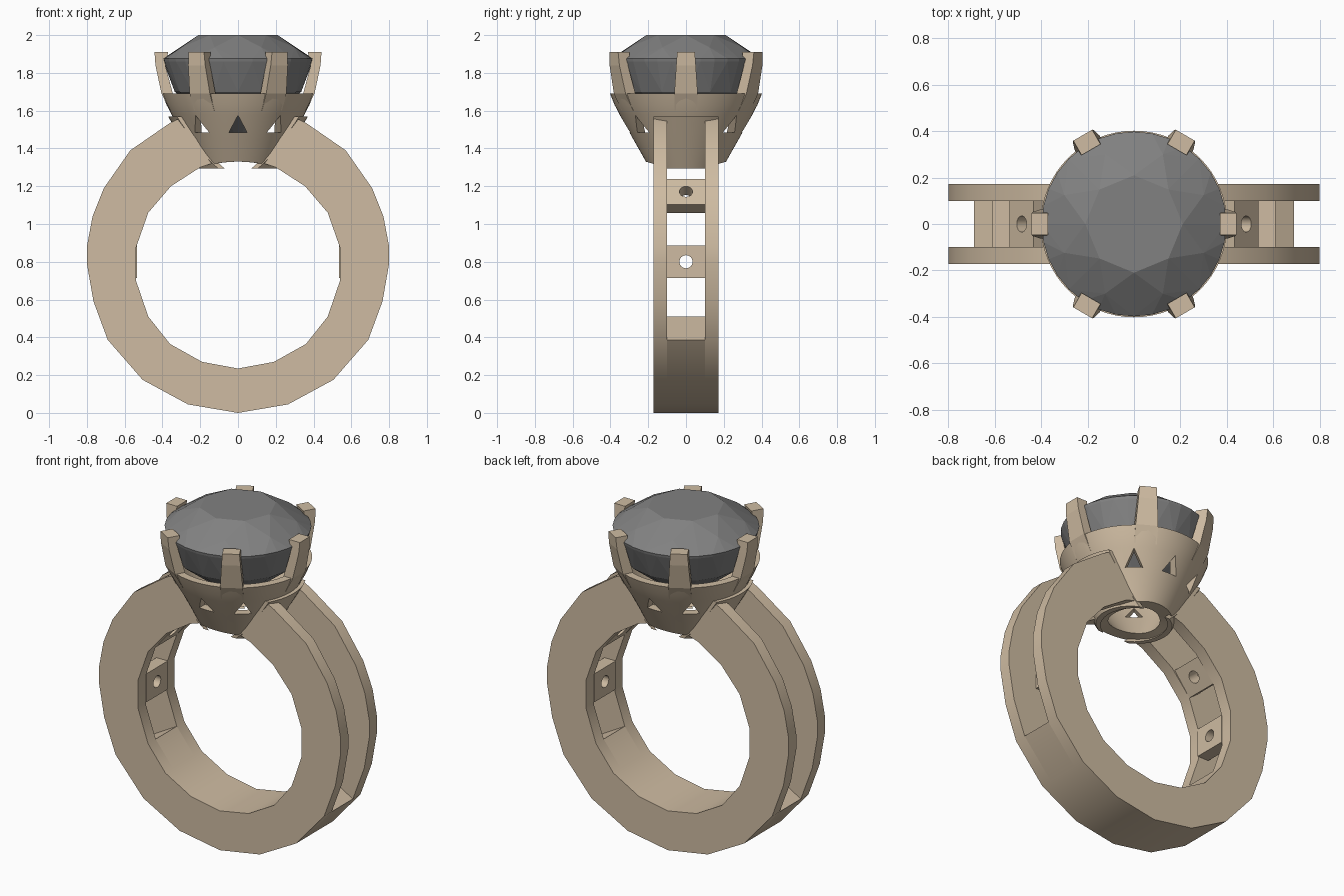
import bpy, bmesh, math
from mathutils import Matrix, Vector

if "Cube" in bpy.data.objects:
    bpy.data.objects.remove(bpy.data.objects["Cube"])


def material(name, rgb):
    m = bpy.data.materials.new(name)
    m.diffuse_color = (*rgb, 1)
    m.use_nodes = True
    m.node_tree.nodes["Principled BSDF"].inputs["Base Color"].default_value = m.diffuse_color
    return m


METAL = material("warm metal", (0.62, 0.50, 0.36))
GREY = material("grey stone", (0.22, 0.22, 0.22))


def make(name, verts, faces, mat, smooth=None):
    me = bpy.data.meshes.new(name)
    me.from_pydata([tuple(v) for v in verts], [], faces)
    bm = bmesh.new()
    bm.from_mesh(me)
    bmesh.ops.recalc_face_normals(bm, faces=bm.faces)
    bm.to_mesh(me)
    bm.free()
    me.materials.append(mat)
    ob = bpy.data.objects.new(name, me)
    bpy.context.collection.objects.link(ob)
    if smooth:
        smooth_by(ob, smooth)
    return ob


def smooth_by(ob, degrees):
    bpy.ops.object.select_all(action='DESELECT')
    ob.select_set(True)
    bpy.context.view_layer.objects.active = ob
    bpy.ops.object.shade_smooth_by_angle(angle=math.radians(degrees))


def prism(name, profile, y0, y1):
    n = len(profile)
    verts = [(x, y, z) for y in (y0, y1) for x, z in profile]
    faces = [list(range(n)), list(range(n, 2 * n))]
    faces += [(i, (i + 1) % n, n + (i + 1) % n, n + i) for i in range(n)]
    return make(name, verts, faces, METAL, 35)


# band: two open rails joined by a solid lower part
outer = [(0, 0), (.265, .045), (.505, .175), (.69, .387), (.765, .59), (.8, .79),
         (.8, .88), (.77, 1.04), (.71, 1.19), (.57, 1.39), (.36, 1.535), (.32, 1.555)]
inner = [(0, .235), (.19, .27), (.36, .365), (.475, .51), (.54, .70), (.54, .875),
         (.475, 1.06), (.355, 1.2), (.2, 1.3), (.14, 1.32)]


def both_sides(half):
    return [(-x, z) for x, z in half[:0:-1]] + half


prism("front_rail", both_sides(outer) + both_sides(inner)[::-1], -.172, -.1)
prism("back_rail", both_sides(outer) + both_sides(inner)[::-1], .1, .172)
prism("band_base", both_sides(outer[:4]) + both_sides(inner[:4])[::-1], -.1, .1)


# drilled cross blocks between the rails
def drilled_block(name, angle):
    verts, faces, n = [], [], 16
    for r in (.535, .61):
        for kind in (0, 1):
            for i in range(n):
                c, s = math.cos(math.tau * i / n), math.sin(math.tau * i / n)
                k = 1 / max(abs(c), abs(s))
                a, b = (.035 * c, .035 * s) if kind else (.1 * c * k, .085 * s * k)
                verts.append((r, a, b))
    for i in range(n):
        j = (i + 1) % n
        for p, q in ((0, n), (2 * n, 3 * n), (0, 2 * n), (n, 3 * n)):
            faces.append((p + i, p + j, q + j, q + i))
    rot = Matrix.Translation((0, 0, .8)) @ Matrix.Rotation(-angle, 4, 'Y')
    make(name, [rot @ Vector(v) for v in verts], faces, METAL, 30)


for i, deg in enumerate((0, 37.5, 142.5, 180)):
    drilled_block(f"cross_block_{i + 1}", math.radians(deg))

# cup: lathed shell, underside following the finger hole
cup_out = [(.212, 1.33), (.28, 1.45), (.352, 1.58), (.378, 1.63), (.402, 1.69)]
cup_in = [(.355, 1.69), (.32, 1.6), (.225, 1.45), (.14, 1.33)]
N = 64
cup_profile = cup_out + cup_in
P = len(cup_profile)
verts, faces = [], []
for i in range(N):
    a = math.tau * i / N
    for r, z in cup_profile:
        x, y = r * math.cos(a), r * math.sin(a)
        verts.append((x, y, z - .75 * x * x if z == 1.33 else z))
    for k in range(P):
        l, j = (k + 1) % P, (i + 1) % N
        faces.append((i * P + k, i * P + l, j * P + l, j * P + k))
cup = make("cup", verts, faces, METAL)

# triangular windows cut through the cup wall
verts, faces = [], []
for deg in (50, 90, 130, 230, 270, 310):
    a, b = math.radians(deg), len(verts)
    for r in (.1, .5):
        for t, z in ((-.048, 1.485), (.048, 1.485), (0, 1.575)):
            verts.append((r * math.cos(a) - t * math.sin(a),
                          r * math.sin(a) + t * math.cos(a), z))
    faces += [[b + k for k in f] for f in
              ((0, 1, 2), (3, 4, 5), (0, 1, 4, 3), (1, 2, 5, 4), (2, 0, 3, 5))]
cutter = make("window_cutter", verts, faces, METAL)
cutter.hide_render = True
mod = cup.modifiers.new("windows", 'BOOLEAN')
mod.operation, mod.solver, mod.object = 'DIFFERENCE', 'EXACT', cutter
bpy.context.view_layer.objects.active = cup
bpy.ops.object.modifier_apply(modifier=mod.name)
bpy.data.objects.remove(cutter)
smooth_by(cup, 30)


# collars: raised saddle where the band meets the cup
def collar(name, side):
    rows, cols = 8, 10
    verts, faces = [], []
    for off in (-.012, .022):
        for i in range(rows + 1):
            z = 1.295 + .275 * i / rows
            r = .2 + (z - 1.31) * .57
            for j in range(cols + 1):
                y = -.172 + .344 * j / cols
                verts.append((side * (math.sqrt(r * r - y * y) + off), y, z))
    w, m = cols + 1, (rows + 1) * (cols + 1)
    for i in range(rows):
        for j in range(cols):
            q = (i * w + j, i * w + j + 1, (i + 1) * w + j + 1, (i + 1) * w + j)
            faces += [q, tuple(k + m for k in q)]
    rim = ([j for j in range(w)] + [i * w + cols for i in range(1, rows + 1)] +
           [rows * w + j for j in range(cols - 1, -1, -1)] +
           [i * w for i in range(rows - 1, 0, -1)])
    for a, b in zip(rim, rim[1:] + rim[:1]):
        faces.append((a, b, b + m, a + m))
    make(name, verts, faces, METAL, 40)


collar("right_collar", 1)
collar("left_collar", -1)

# six prongs: height, inner radius, outer radius, half width
sections = [(1.6, .325, .358, .062), (1.69, .345, .405, .062),
            (1.84, .385, .437, .052), (1.91, .37, .442, .047)]
for p in range(6):
    a = math.radians(60 * p)
    verts, faces = [], [(0, 1, 2, 3), (12, 13, 14, 15)]
    for z, ri, ro, h in sections:
        for r, t in ((ri, -h), (ro, -h), (ro, h), (ri, h)):
            verts.append((r * math.cos(a) - t * math.sin(a),
                          r * math.sin(a) + t * math.cos(a), z))
    for s in range(3):
        for k in range(4):
            l = (k + 1) % 4
            faces.append((4 * s + k, 4 * s + l, 4 * s + 4 + l, 4 * s + 4 + k))
    make(f"prong_{p + 1}", verts, faces, METAL)


# round brilliant stone with flat facets
def ring(n, r, z, shift=0):
    return [(r * math.cos(math.tau * (i + shift) / n),
             r * math.sin(math.tau * (i + shift) / n), z) for i in range(n)]


# table 0-7, star points 8-15, upper girdle 16-47, lower girdle 48-79, pavilion 80-95
verts = (ring(8, .21, 2.0) + ring(8, .325, 1.935, .5) + ring(32, .398, 1.875) +
         ring(32, .395, 1.86) + ring(16, .335, 1.70) + [(0, 0, 1.44)])
faces = [list(range(8))]
for i in range(8):
    j, s, sp, g = (i + 1) % 8, 8 + i, 8 + (i - 1) % 8, 16 + 4 * i
    faces += [(i, s, j), (i, sp, g), (i, g, s)]
    faces += [(s, 16 + 4 * i + k, 16 + (4 * i + k + 1) % 32) for k in range(4)]
for i in range(32):
    j = (i + 1) % 32
    faces.append((16 + i, 16 + j, 48 + j, 48 + i))
for i in range(16):
    j = (i + 1) % 16
    a, b, c = 48 + 2 * i, 49 + 2 * i, 48 + (2 * i + 2) % 32
    faces += [(a, b, 80 + i), (b, 80 + j, 80 + i), (b, c, 80 + j), (80 + i, 80 + j, 96)]
make("stone", verts, faces, GREY)
